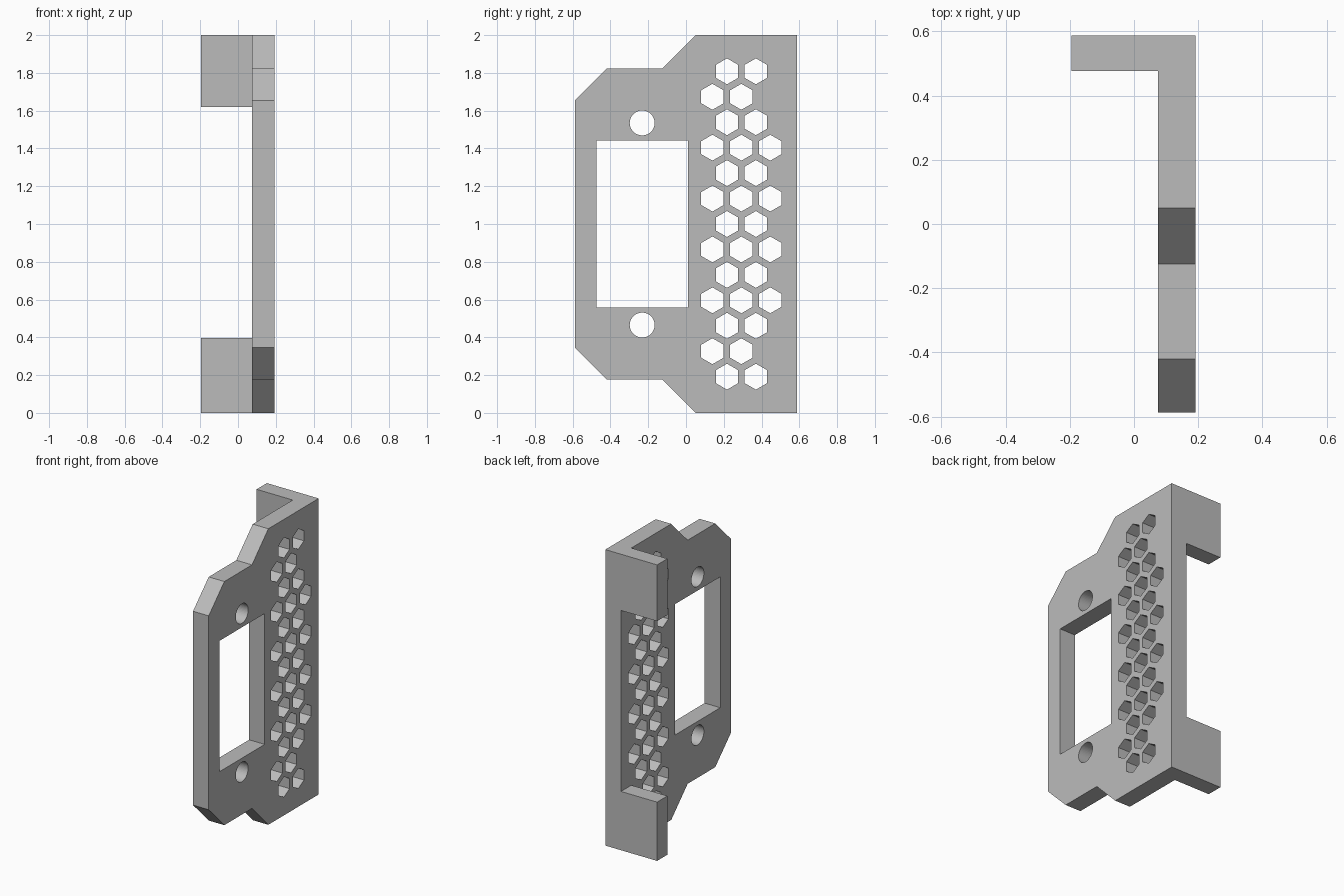
import bpy, bmesh, math
from mathutils import Vector

cube = bpy.data.objects.get("Cube")
if cube:
    bpy.data.objects.remove(cube, do_unlink=True)

grey = bpy.data.materials.new("matte_grey")
grey.use_nodes = True
COLOUR = (0.5, 0.5, 0.5, 1)
grey.diffuse_color = COLOUR
grey.node_tree.nodes["Principled BSDF"].inputs["Base Color"].default_value = COLOUR

X_IN, X_OUT = 0.075, 0.192      # plate faces
X_TAB = -0.195                  # free end of the tabs
Y_BACK = 0.587


def add_object(name, bm):
    bmesh.ops.recalc_face_normals(bm, faces=bm.faces)
    mesh = bpy.data.meshes.new(name)
    bm.to_mesh(mesh)
    bm.free()
    mesh.materials.append(grey)
    obj = bpy.data.objects.new(name, mesh)
    bpy.context.collection.objects.link(obj)
    return obj


def ring(y, z, radius, sides):
    """Regular polygon with a corner pointing up."""
    return [(y + radius * math.sin(a), z + radius * math.cos(a))
            for a in (2 * math.pi * i / sides for i in range(sides))]


def perforated_plate(name, loops):
    """Fill an outline with holes, then give it thickness along x."""
    bm = bmesh.new()
    for loop in loops:
        verts = [bm.verts.new((X_IN, y, z)) for y, z in loop]
        for a, b in zip(verts, verts[1:] + verts[:1]):
            bm.edges.new((a, b))
    bmesh.ops.triangle_fill(bm, use_beauty=True, edges=bm.edges[:], normal=(1, 0, 0))
    extruded = bmesh.ops.extrude_face_region(bm, geom=bm.faces[:])["geom"]
    moved = [v for v in extruded if isinstance(v, bmesh.types.BMVert)]
    bmesh.ops.translate(bm, verts=moved, vec=(X_OUT - X_IN, 0, 0))
    return add_object(name, bm)


def box(name, low, high):
    bm = bmesh.new()
    bmesh.ops.create_cube(bm, size=1)
    low, high = Vector(low), Vector(high)
    for v in bm.verts:
        v.co = (low + high) / 2 + v.co * (high - low)
    return add_object(name, bm)


# Stepped outline, mirrored about mid height
lower = [(Y_BACK, 0), (0.05, 0), (-0.125, 0.177), (-0.42, 0.177), (-Y_BACK, 0.345)]
outline = lower + [(y, 2 - z) for y, z in reversed(lower)]

# Rectangular window and the two screw holes
window = [(-0.473, 0.558), (0.011, 0.558), (0.011, 1.442), (-0.473, 1.442)]
loops = [outline, window] + [ring(-0.232, z, 0.066, 48) for z in (0.465, 1.535)]

# Staggered honeycomb vents
PITCH, ROW = 0.153, 0.1347
for row in range(13):
    odd = row % 2
    count = 3 if odd and 1 < row < 11 else 2
    start = 0.14 if odd else 0.217
    loops += [ring(start + i * PITCH, 1 + (row - 6) * ROW, 0.0687, 6)
              for i in range(count)]

bracket = perforated_plate("bracket_plate", loops)

# Mounting tabs merged into the rear edge
for name, z0, z1 in (("lower_tab", 0, 0.397), ("upper_tab", 1.62, 2)):
    tab = box(name, (X_TAB, 0.477, z0), (X_IN + 0.05, Y_BACK, z1))
    mod = bracket.modifiers.new(name, "BOOLEAN")
    mod.operation = "UNION"
    mod.solver = "EXACT"
    mod.object = tab
    bpy.context.view_layer.objects.active = bracket
    bpy.ops.object.modifier_apply(modifier=mod.name)
    bpy.data.objects.remove(tab, do_unlink=True)
